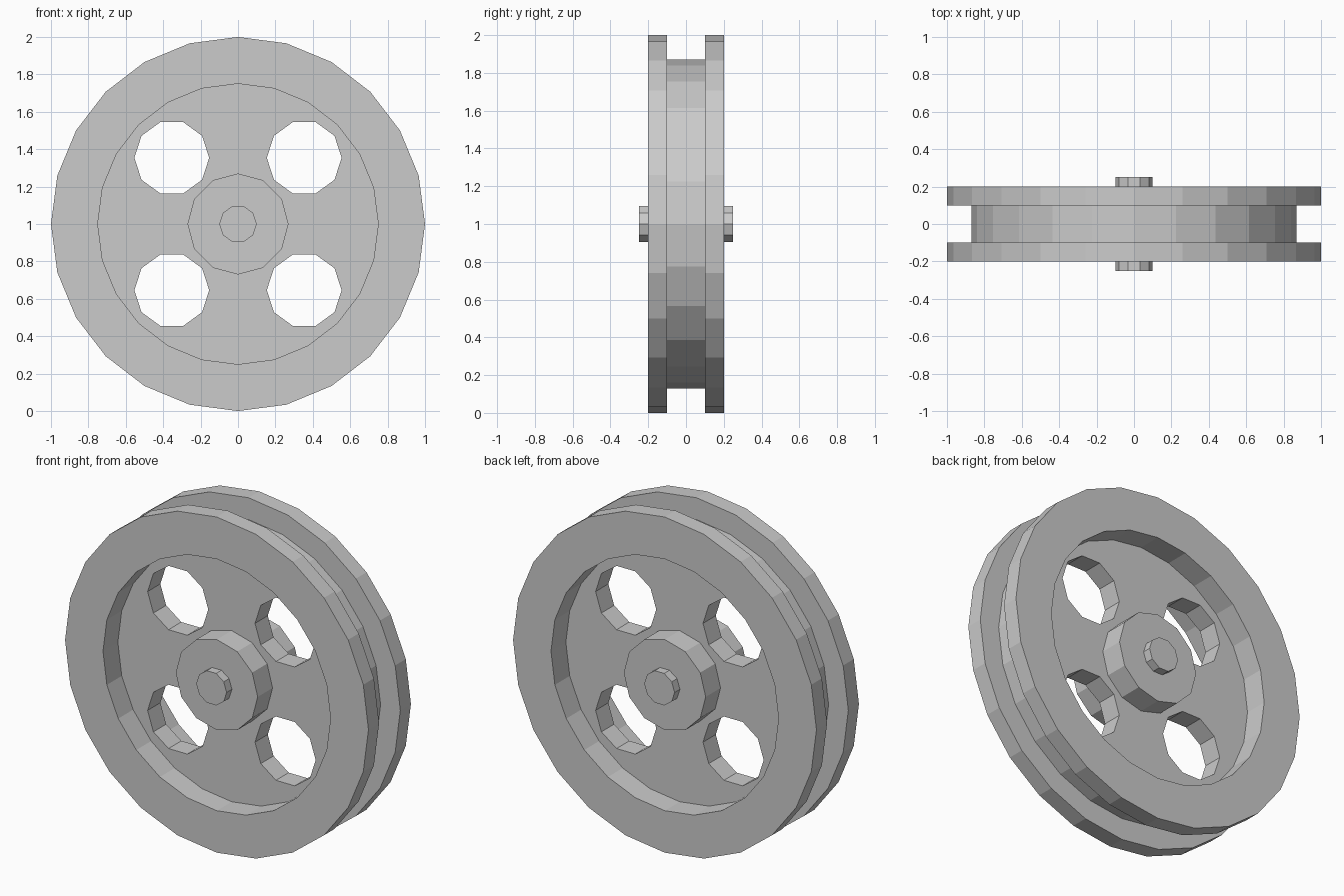
import bpy, bmesh, math

if "Cube" in bpy.data.objects:
    bpy.data.objects.remove(bpy.data.objects["Cube"])

grey = bpy.data.materials.new("plain grey")
grey.diffuse_color = (0.6, 0.6, 0.6, 1.0)
grey.use_nodes = True
grey.node_tree.nodes["Principled BSDF"].inputs["Base Color"].default_value = grey.diffuse_color


def lathe(name, profile, sides, cx=0.0, cz=1.0, closed=False):
    """Spin a (radius, y) profile about a y-parallel axis; closed makes a ring, open gets end caps."""
    bm = bmesh.new()
    rings = []
    for r, y in profile:
        rings.append([bm.verts.new((cx + r * math.cos(2 * math.pi * i / sides), y,
                                    cz + r * math.sin(2 * math.pi * i / sides)))
                      for i in range(sides)])
    pairs = list(zip(rings, rings[1:]))
    if closed:
        pairs.append((rings[-1], rings[0]))
    else:
        bm.faces.new(rings[0])
        bm.faces.new(rings[-1])
    for a, b in pairs:
        for i in range(sides):
            j = (i + 1) % sides
            bm.faces.new((a[i], a[j], b[j], b[i]))
    bmesh.ops.recalc_face_normals(bm, faces=bm.faces)
    mesh = bpy.data.meshes.new(name)
    bm.to_mesh(mesh)
    bm.free()
    mesh.materials.append(grey)
    obj = bpy.data.objects.new(name, mesh)
    bpy.context.collection.objects.link(obj)
    return obj


def cylinder(name, radius, half, sides, cx=0.0, cz=1.0):
    return lathe(name, [(radius, -half), (radius, half)], sides, cx, cz)


# Grooved rim
half_profile = [(0.75, -0.2), (1.0, -0.2), (1.0, -0.1), (0.87, -0.1)]
lathe("rim", half_profile + [(r, -y) for r, y in reversed(half_profile)], 24, closed=True)

# Recessed web with four round holes
web = cylinder("web", 0.78, 0.06, 24)
bpy.context.view_layer.objects.active = web
for sx in (-1, 1):
    for sz in (-1, 1):
        cutter = cylinder("hole_cutter", 0.2, 0.3, 10, sx * 0.354, 1 + sz * 0.354)
        cutter.hide_render = True
        mod = web.modifiers.new("hole", 'BOOLEAN')
        mod.operation = 'DIFFERENCE'
        mod.solver = 'EXACT'
        mod.object = cutter
        bpy.ops.object.modifier_apply(modifier=mod.name)
        bpy.data.objects.remove(cutter)

# Hub and axle
cylinder("hub", 0.27, 0.2, 12)
cylinder("axle", 0.1, 0.25, 10)
